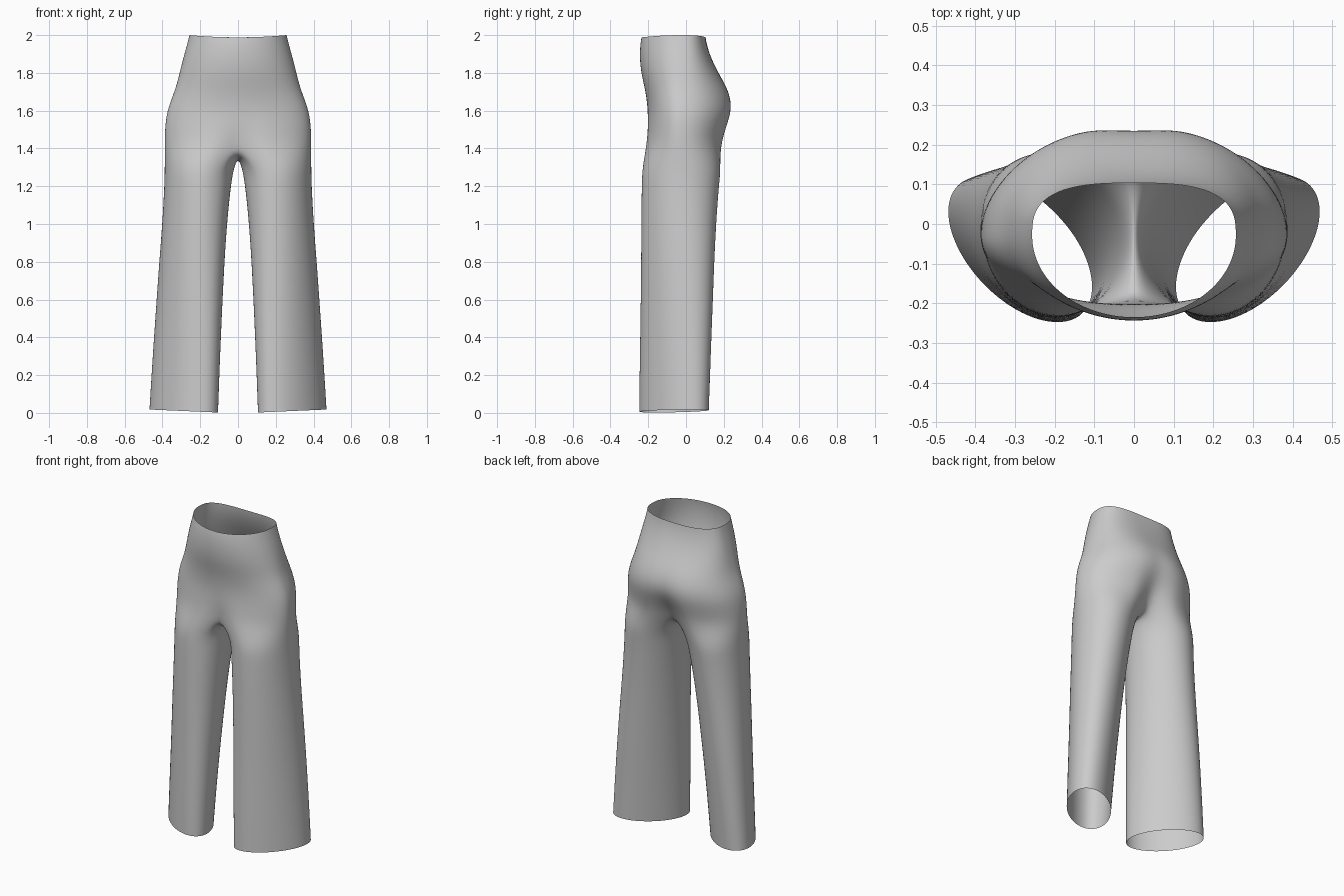
import bpy, bmesh
from math import sin, cos, pi, exp, radians

if "Cube" in bpy.data.objects:
    bpy.data.objects.remove(bpy.data.objects["Cube"])

M, K = 21, 9          # outer points per half ring, crotch points between the legs

# torso rings: z, half width, front y, widest y, back y, back squareness, front cleft, back cleft
TORSO = [
    (2.00, .258, -.236, -.03, .104, 2.9, 0, 0),
    (1.95, .270, -.243, -.03, .110, 2.8, 0, 0),
    (1.88, .290, -.246, -.03, .132, 2.6, 0, 0),
    (1.80, .310, -.238, -.03, .172, 2.4, 0, 0),
    (1.72, .330, -.219, -.03, .222, 2.2, 0, .004),
    (1.65, .358, -.207, -.03, .250, 2.1, 0, .012),
    (1.58, .380, -.204, -.03, .250, 2.1, .002, .020),
    (1.50, .388, -.212, -.03, .226, 2.1, .012, .045),
    (1.42, .389, -.224, -.03, .203, 2.2, .035, .075),
]
# leg rings: z, inner x, outer x, front y, back y, slant of the oval
LEG = [
    (1.30, .021, .389, -.233, .187, .08),
    (1.20, .038, .391, -.236, .175, .12),
    (1.00, .058, .402, -.238, .161, .20),
    (0.80, .071, .418, -.239, .151, .28),
    (0.60, .081, .432, -.241, .144, .36),
    (0.40, .090, .446, -.244, .136, .43),
    (0.20, .098, .459, -.247, .129, .49),
    (0.01, .105, .470, -.249, .122, .54),
]


def torso_ring(z, a, front, mid, back, square, cf, cb):
    pts = []
    for i in range(M):
        s = -pi / 2 + pi * i / (M - 1)
        rear = s > 0
        n = square if rear else 2.0
        x = a * max(cos(s), 0) ** (2 / n)
        if i in (0, M - 1):
            x = 0.0
        h = abs(sin(s)) ** (2 / n)
        y = mid + (h * (back - mid) if rear else -h * (mid - front))
        dip = exp(-(x / .075) ** 2)
        y += -cb * dip if rear else cf * dip
        # waist edge dips slightly at the centre
        dz = .012 * (1 - (x / a) ** 2) if z > 1.99 else 0
        pts.append((x, y, z - dz))
    return pts


def leg_ring(z, x0, x1, front, back, slant):
    end = radians(130)
    ts = [-end + 2 * end * i / (M - 1) for i in range(M)]
    ts += [end + (2 * pi - 2 * end) * (k + 1) / (K + 1) for k in range(K)]
    cx, a, cy, b = (x0 + x1) / 2, (x1 - x0) / 2, (front + back) / 2, (back - front) / 2
    # hem rises a little toward the outside
    return [(cx + a * cos(t), cy + b * sin(t + slant),
             z + (.008 * cos(t) if z < .1 else 0)) for t in ts]


bm = bmesh.new()
add = lambda pts: [bm.verts.new(p) for p in pts]


def bridge(top, low, closed):
    n = len(top)
    for i in range(n if closed else n - 1):
        j = (i + 1) % n
        bm.faces.new((top[i], low[i], low[j], top[j]))


# hips and seat
torso = [add(torso_ring(*r)) for r in TORSO]
for top, low in zip(torso, torso[1:]):
    bridge(top, low, False)

# crotch seam running back to front under the body
y_back, y_front = torso[-1][-1].co.y, torso[-1][0].co.y
seam = []
for k in range(K):
    u = (k + 1) / (K + 1)
    seam.append((0, y_back + (y_front - y_back) * u, 1.42 - .07 * sin(pi * u) ** .7))

# leg
rings = [torso[-1] + add(seam)] + [add(leg_ring(*r)) for r in LEG]
for top, low in zip(rings, rings[1:]):
    bridge(top, low, True)

mesh = bpy.data.meshes.new("trousers")
bm.to_mesh(mesh)
bm.free()
trousers = bpy.data.objects.new("trousers", mesh)
bpy.context.collection.objects.link(trousers)
for p in mesh.polygons:
    p.use_smooth = True

# second half, then smooth cloth
mirror = trousers.modifiers.new("mirror", 'MIRROR')
mirror.use_clip = True
mirror.merge_threshold = .0005
sub = trousers.modifiers.new("smooth", 'SUBSURF')
sub.levels = sub.render_levels = 2
